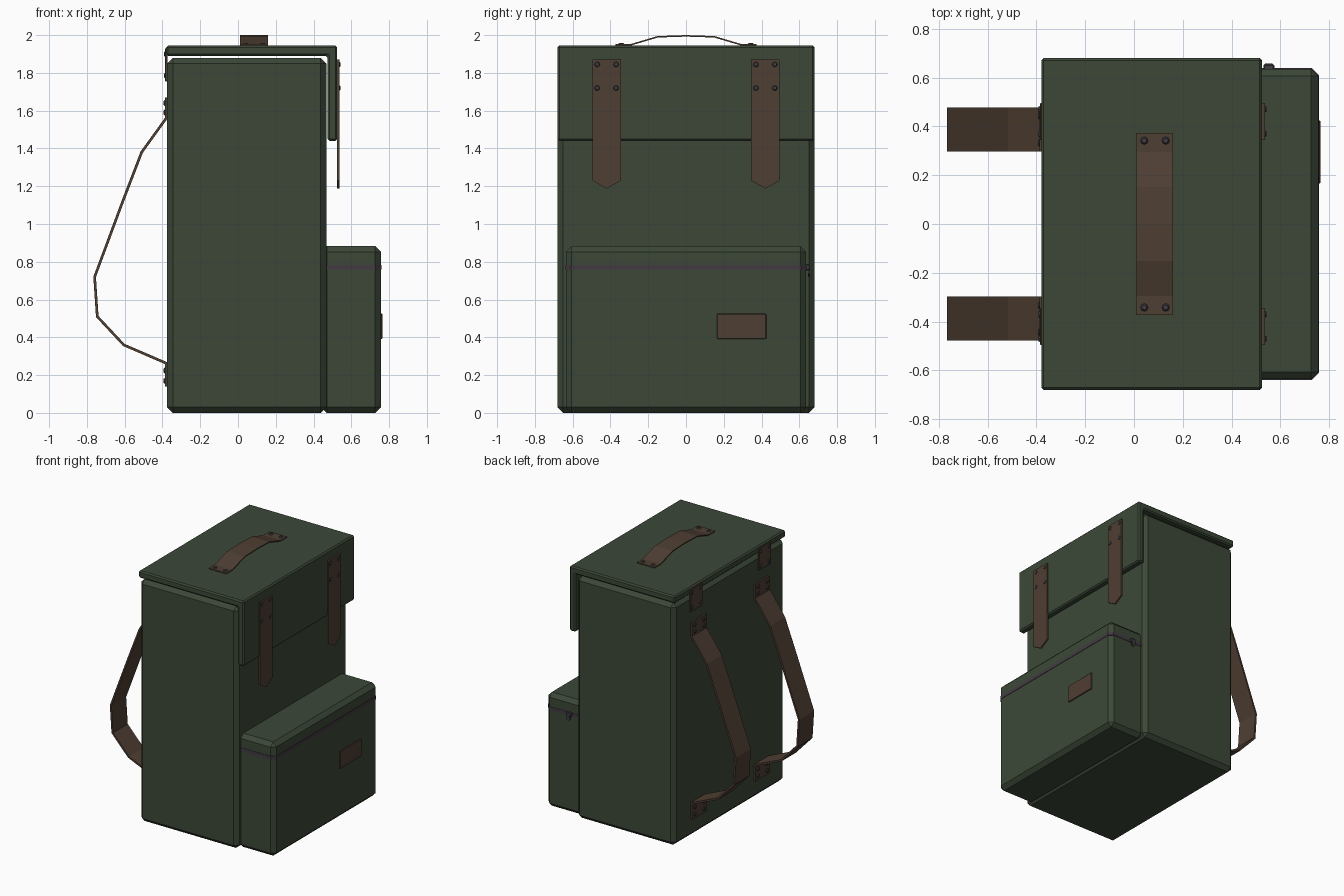
import bpy, bmesh
from mathutils import Vector

if "Cube" in bpy.data.objects:
    bpy.data.objects.remove(bpy.data.objects["Cube"])


def mat(name, rgb):
    m = bpy.data.materials.new(name)
    m.diffuse_color = (*rgb, 1)
    m.use_nodes = True
    m.node_tree.nodes["Principled BSDF"].inputs["Base Color"].default_value = m.diffuse_color
    return m


GREEN = mat("green_canvas", (0.045, 0.064, 0.039))
BROWN = mat("brown_leather", (0.078, 0.049, 0.033))
METAL = mat("dark_metal", (0.05, 0.048, 0.055))
ZIP = mat("zip_tape", (0.055, 0.042, 0.055))


def finish(bm, name, m):
    bmesh.ops.recalc_face_normals(bm, faces=bm.faces)
    me = bpy.data.meshes.new(name)
    bm.to_mesh(me)
    bm.free()
    me.materials.append(m)
    ob = bpy.data.objects.new(name, me)
    bpy.context.collection.objects.link(ob)
    return ob


def bevel(ob, w):
    b = ob.modifiers.new("Bevel", "BEVEL")
    b.width, b.segments = w, 1
    b.limit_method = 'ANGLE'


def box(name, lo, hi, m, bev=0):
    bm = bmesh.new()
    bmesh.ops.create_cube(bm, size=1)
    lo, hi = Vector(lo), Vector(hi)
    for v in bm.verts:
        v.co = Vector([lo[i] + (v.co[i] + 0.5) * (hi[i] - lo[i]) for i in range(3)])
    ob = finish(bm, name, m)
    if bev:
        bevel(ob, bev)
    return ob


def prism(name, pts, vec, m):
    """Extrude a closed outline along vec."""
    bm = bmesh.new()
    f = bm.faces.new([bm.verts.new(p) for p in pts])
    ext = bmesh.ops.extrude_face_region(bm, geom=[f])
    bmesh.ops.translate(bm, vec=vec, verts=[v for v in ext["geom"] if isinstance(v, bmesh.types.BMVert)])
    return finish(bm, name, m)


def ribbon(name, path, vec, thick):
    """Flat strap following a path, with width vector vec."""
    bm = bmesh.new()
    a = [bm.verts.new(p) for p in path]
    b = [bm.verts.new(Vector(p) + Vector(vec)) for p in path]
    for i in range(len(path) - 1):
        bm.faces.new((a[i], a[i + 1], b[i + 1], b[i]))
    ob = finish(bm, name, BROWN)
    s = ob.modifiers.new("Solidify", "SOLIDIFY")
    s.thickness, s.offset, s.use_even_offset = thick, 0, True
    return ob


def rivets(name, spots, axis, r=0.017, h=0.008):
    """Low domed studs joined in one mesh."""
    bm = bmesh.new()
    rot = Vector((0, 0, 1)).rotation_difference(Vector(axis)).to_matrix()
    for s in spots:
        vs = bmesh.ops.create_cone(bm, cap_ends=True, segments=8, radius1=r, radius2=r * 0.6, depth=h)["verts"]
        bmesh.ops.rotate(bm, verts=vs, matrix=rot)
        bmesh.ops.translate(bm, verts=vs, vec=s)
    return finish(bm, name, METAL)


# Main compartment
box("body", (-0.375, -0.68, 0), (0.468, 0.68, 1.88), GREEN, 0.03)

# Lid with front flap, L-shaped side profile
lid = prism("lid_flap", [(-0.38, -0.68, 1.89), (-0.38, -0.68, 1.945), (0.525, -0.68, 1.945),
                         (0.525, -0.68, 1.44), (0.474, -0.68, 1.44), (0.474, -0.68, 1.89)],
            (0, 1.36, 0), GREEN)
bevel(lid, 0.01)

# Front pocket with zip band, pull and patch
box("pocket", (0.44, -0.636, 0), (0.756, 0.636, 0.883), GREEN, 0.03)
band = box("zip_band", (0.46, -0.639, 0.758), (0.759, 0.639, 0.783), ZIP)
bm = bmesh.new()
bm.from_mesh(band.data)
edges = [e for e in bm.edges if all(v.co.x > 0.7 for v in e.verts) and abs(e.verts[0].co.z - e.verts[1].co.z) > 0.01]
bmesh.ops.bevel(bm, geom=edges, offset=0.03, segments=1, affect='EDGES')
bm.to_mesh(band.data)
bm.free()
box("zip_slider", (0.53, 0.63, 0.755), (0.575, 0.655, 0.787), METAL, 0.005)
prism("zip_pull", [(0.545, 0.645, 0.765), (0.56, 0.645, 0.765), (0.568, 0.645, 0.735),
                   (0.5525, 0.645, 0.722), (0.537, 0.645, 0.735)], (0, 0.012, 0), METAL)
box("patch", (0.75, 0.165, 0.39), (0.764, 0.425, 0.525), BROWN, 0.003)

# Carry handle
ribbon("handle", [(0.01, y, z) for y, z in
                  [(-0.372, 1.948), (-0.295, 1.948), (-0.15, 1.991), (0, 1.996),
                   (0.15, 1.991), (0.295, 1.948), (0.372, 1.948)]], (0.15, 0, 0), 0.008)
rivets("handle_rivets", [(x, y, 1.955) for x in (0.042, 0.13) for y in (-0.342, 0.342)], (0, 0, 1))

# Paired straps, left and right
for side, s in (("left", -1), ("right", 1)):
    c = 0.42 * s
    # front closing strap with pointed tip
    prism("front_strap_" + side, [(0.524, c - 0.075, 1.87), (0.524, c + 0.075, 1.87), (0.524, c + 0.075, 1.23),
                                  (0.524, c, 1.187), (0.524, c - 0.075, 1.23)], (0.013, 0, 0), BROWN)
    ys = (c - 0.05, c + 0.05)
    rivets("front_rivets_" + side, [(0.538, y, z) for y in ys for z in (1.845, 1.72)], (1, 0, 0))
    # hinge tab joining lid and back
    box("hinge_tab_" + side, (-0.386, c - 0.075, 1.755), (-0.374, c + 0.075, 1.93), BROWN, 0.003)
    rivets("hinge_rivets_" + side, [(-0.387, y, z) for y in ys for z in (1.785, 1.90)], (-1, 0, 0))
    # shoulder strap
    d = 0.388 * s
    path = [(-0.38, 1.67), (-0.38, 1.56), (-0.51, 1.38), (-0.61, 1.12), (-0.759, 0.72),
            (-0.745, 0.51), (-0.605, 0.36), (-0.38, 0.263), (-0.38, 0.14)]
    ribbon("shoulder_strap_" + side, [(x, d - 0.09, z) for x, z in path], (0, 0.18, 0), 0.014)
    rivets("shoulder_rivets_" + side,
           [(-0.39, d + o, z) for o in (-0.055, 0.055) for z in (1.64, 1.59, 0.17, 0.225)], (-1, 0, 0))
